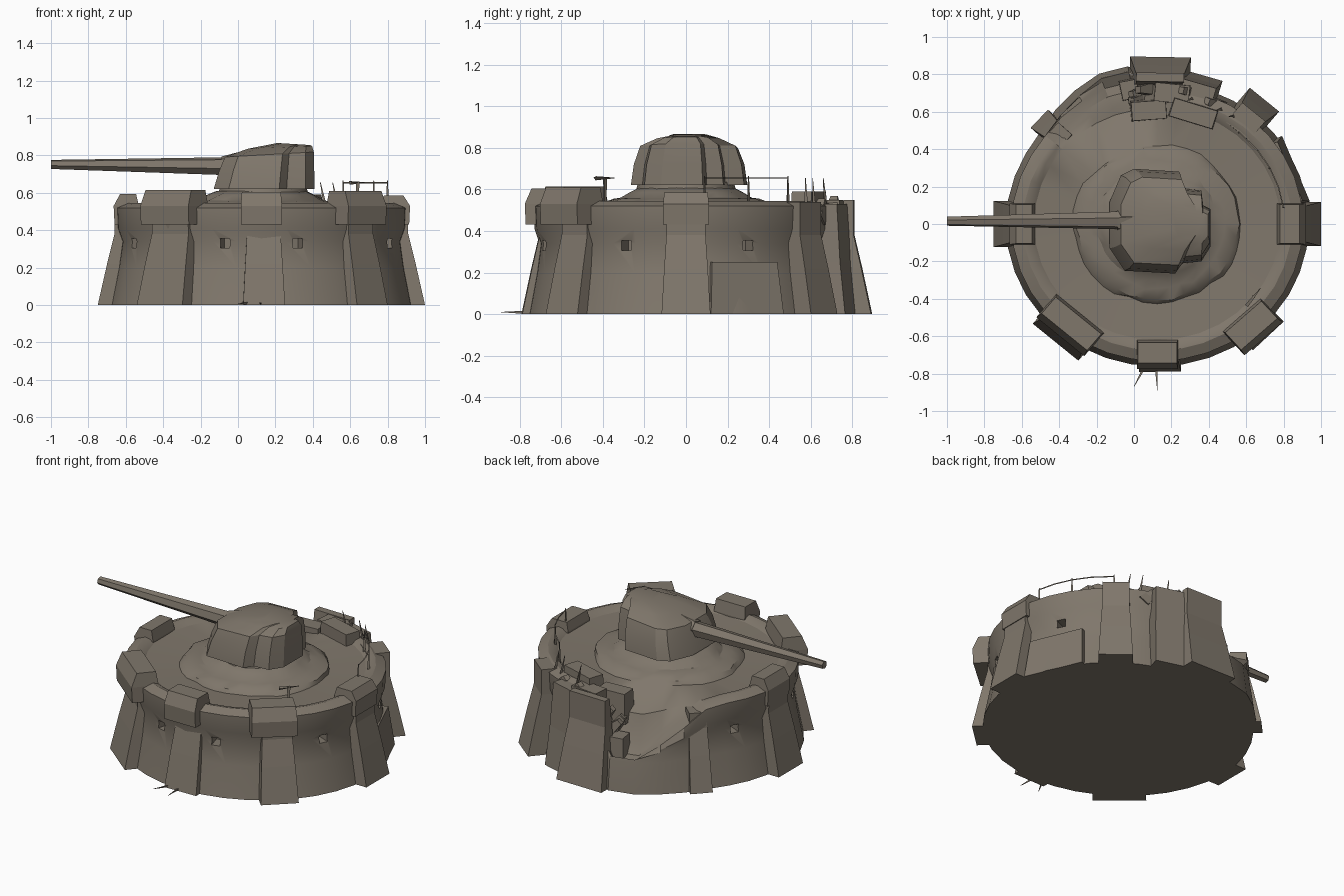
import bpy, bmesh, math, random
from math import sin, cos, radians, pi
from mathutils import Vector

random.seed(4)
if "Cube" in bpy.data.objects:
    bpy.data.objects.remove(bpy.data.objects["Cube"], do_unlink=True)

concrete = bpy.data.materials.new("weathered_concrete")
concrete.use_nodes = True
colour = (0.215, 0.185, 0.148, 1)
concrete.diffuse_color = colour
concrete.node_tree.nodes["Principled BSDF"].inputs["Base Color"].default_value = colour

CX, SQUASH = 0.125, 0.94


def place(deg, r, t, z):
    """Point on the oval plan: bearing, radius, sideways offset, height."""
    a = radians(deg)
    return Vector((CX + cos(a) * r - sin(a) * t, SQUASH * sin(a) * r + cos(a) * t, z))


def loft(name, rings, smooth=0):
    """Closed solid skinned through rings with equal point counts."""
    bm = bmesh.new()
    loops = [[bm.verts.new(p) for p in ring] for ring in rings]
    n = len(loops[0])
    for lo, hi in zip(loops, loops[1:]):
        for i in range(n):
            j = (i + 1) % n
            bm.faces.new((lo[i], lo[j], hi[j], hi[i]))
    bm.faces.new(loops[0][::-1])
    bm.faces.new(loops[-1])
    bmesh.ops.recalc_face_normals(bm, faces=bm.faces)
    mesh = bpy.data.meshes.new(name)
    bm.to_mesh(mesh)
    bm.free()
    mesh.materials.append(concrete)
    ob = bpy.data.objects.new(name, mesh)
    bpy.context.collection.objects.link(ob)
    if smooth:
        bpy.ops.object.select_all(action="DESELECT")
        ob.select_set(True)
        bpy.context.view_layer.objects.active = ob
        bpy.ops.object.shade_smooth_by_angle(angle=radians(smooth))
    return ob


def radial_block(name, deg, levels):
    """Stack of rectangles facing outward: (z, inner r, outer r, half width)."""
    return loft(name, [[place(deg, a, -w, z), place(deg, b, -w, z),
                        place(deg, b, w, z), place(deg, a, w, z)]
                       for z, a, b, w in levels])


def rod(name, p, q, r0, r1, sides=3):
    p, q = Vector(p), Vector(q)
    turn = (q - p).to_track_quat("Z", "Y")
    return loft(name, [[c + turn @ Vector((r * cos(2 * pi * i / sides + pi / 4),
                                           r * sin(2 * pi * i / sides + pi / 4), 0))
                        for i in range(sides)] for c, r in ((p, r0), (q, r1))])


# Drum: intact section, and the collapsed section of the breach
intact = [(.81, 0), (.77, .2), (.75, .34), (.775, .41), (.78, .52), (.72, .545), (.69, .54),
          (.66, .52), (.45, .51), (.43, .535), (.37, .555), (.33, .56), (.29, .585), (.24, .61)]
broken = [(.91, 0), (.885, .19), (.88, .21), (.86, .2), (.82, .18), (.77, .19), (.72, .25), (.66, .41)]
broken += intact[len(broken):]


def breach(deg):
    """Narrow on the left of the gap, ramping back up along the leaning wall."""
    rise = min(1, max(0, (deg - 88) / 12))
    fall = min(1, max(0, (142 - deg) / 32))
    return min(rise, fall)


SEGMENTS = 36
rings = []
for k, ((r0, z0), (r1, z1)) in enumerate(zip(intact, broken)):
    ring = []
    for i in range(SEGMENTS):
        deg = 360 * i / SEGMENTS
        w = breach(deg)
        wobble = random.uniform(-.012, .012) if 8 <= k <= 12 else 0
        ring.append(place(deg, r0 + (r1 - r0) * w + wobble, 0, z0 + (z1 - z0) * w))
    rings.append(ring)
drum = loft("drum", rings, 30)

# Firing slots cut into the wall
for deg in (25, 155, 205, 255, 285, 336):
    cutter = radial_block("slot_cutter", deg, [(.305, .66, .85, .026), (.355, .66, .85, .026)])
    cutter.hide_render = True
    cut = drum.modifiers.new("slot", "BOOLEAN")
    cut.operation, cut.object = "DIFFERENCE", cutter
    bpy.ops.object.select_all(action="DESELECT")
    bpy.context.view_layer.objects.active = drum
    drum.select_set(True)
    bpy.ops.object.modifier_apply(modifier=cut.name)
    bpy.data.objects.remove(cutter, do_unlink=True)

# Flared buttress legs: bearing, half width, extra reach, top height
for deg, w, reach, top in ((0, .105, 0, .45), (51, .09, .035, .54), (89, .145, .075, .55),
                           (136.5, .06, -.005, .48), (180, .11, 0, .45), (231, .14, -.01, .45),
                           (271, .1, -.035, .45), (313, .1, -.005, .45)):
    inner = .66 if deg != 89 else .79
    radial_block("buttress_leg", deg, [
        (0, inner, .875 + reach, w * 1.12), (.22, inner, .825 + reach, w),
        (.38, inner, .785 + reach, w * .9), (top, inner + .02, .785 + reach, w * .88)])

# Parapet blocks on the legs
for deg, w, a, b, top in ((0, .11, .64, .79, .585), (180, .11, .655, .785, .595),
                          (270, .11, .66, .82, .605), (231, .165, .655, .82, .615),
                          (311, .135, .685, .86, .61)):
    radial_block("parapet_block", deg, [(.43, a, b, w), (.53, a, b + .005, w),
                                        (top, a + .015, b - .03, w * .95)])

# Leaning wall patch on the left flank, and broken wall beside the rear leg
radial_block("wall_patch", 23, [(0, .6, .805, .19), (.25, .6, .77, .17)])
radial_block("rear_wall_stub", 74, [(0, .7, .88, .11), (.25, .7, .85, .1), (.53, .72, .83, .09)])

# Broken pieces lying at the breach
for deg, r, t, z, size in ((94, .65, 0, .47, .1), (73, .66, 0, .52, .13), (84, .75, 0, .48, .1),
                           (101, .78, 0, .24, .05)):
    radial_block("fallen_block", deg, [(z - .12, r - .06, r + .06, size),
                                       (z + .07, r - .055, r + .05, size * .92)])
for i in range(7):
    deg, r = random.uniform(62, 100), random.uniform(.7, .78)
    z = .5 - .25 * breach(deg)
    rod("rubble_chip", place(deg, r, 0, z - .05),
        place(deg + 6, r, 0, z + random.uniform(.02, .07)), .05, .025, 4)

# Turret
plan = [(-.13, -.13), (-.05, -.25), (.22, -.265), (.26, -.21), (.36, -.2), (.41, -.12), (.41, .08),
        (.37, .1), (.36, .18), (.25, .19), (.24, .28), (0, .295), (-.07, .26), (-.13, .12)]
levels = [(.62, 1, 1, 0), (.72, .94, .95, 0), (.808, .88, .84, .05),
          (.845, .64, .55, .03), (.86, .32, .3, -.02)]
loft("turret", [[(.37 + (x - .37) * sx, .015 + (y - .015) * sy, z + tilt * (x - .2))
                 for x, y in plan] for z, sx, sy, tilt in levels], 25)
loft("turret_collar", [[(CX + .01 + r * cos(i * pi / 10), r * sin(i * pi / 10), z)
                        for i in range(20)] for z, r in ((.56, .25), (.635, .23))], 30)

# Gun
rod("gun_barrel", (0, .02, .742), (-1, .015, .752), .051, .025, 6)
rod("gun_mantlet", (.05, .018, .735), (-.09, .018, .74), .1, .056, 6)

# Wire fence and posts along the rim
points = [place(d, .68, 0, .655) for d in (8, 18, 28, 38, 50)]
for p, q in zip(points, points[1:]):
    rod("fence_wire", p, q, .004, .004)
for p in points[::2]:
    rod("fence_post", p - Vector((0, 0, .14)), p + Vector((0, 0, .01)), .01, .003)
for deg in (56, 62, 75):
    rod("bent_bar", place(deg, .74, 0, .5), place(deg + 2, .72, 0, .655), .012, .002)
rod("torn_scrap", place(321, .66, -.06, .655), place(321, .66, .06, .655), .012, .002)
rod("torn_scrap_post", place(321, .66, 0, .5), place(321, .66, 0, .66), .006, .012)

# Ground spikes at the front
for tip, foot in (((0, -.87, .01), (.06, -.76, .01)), ((.125, -.89, .01), (.12, -.76, .01))):
    rod("ground_spike", foot, tip, .01, .001)
